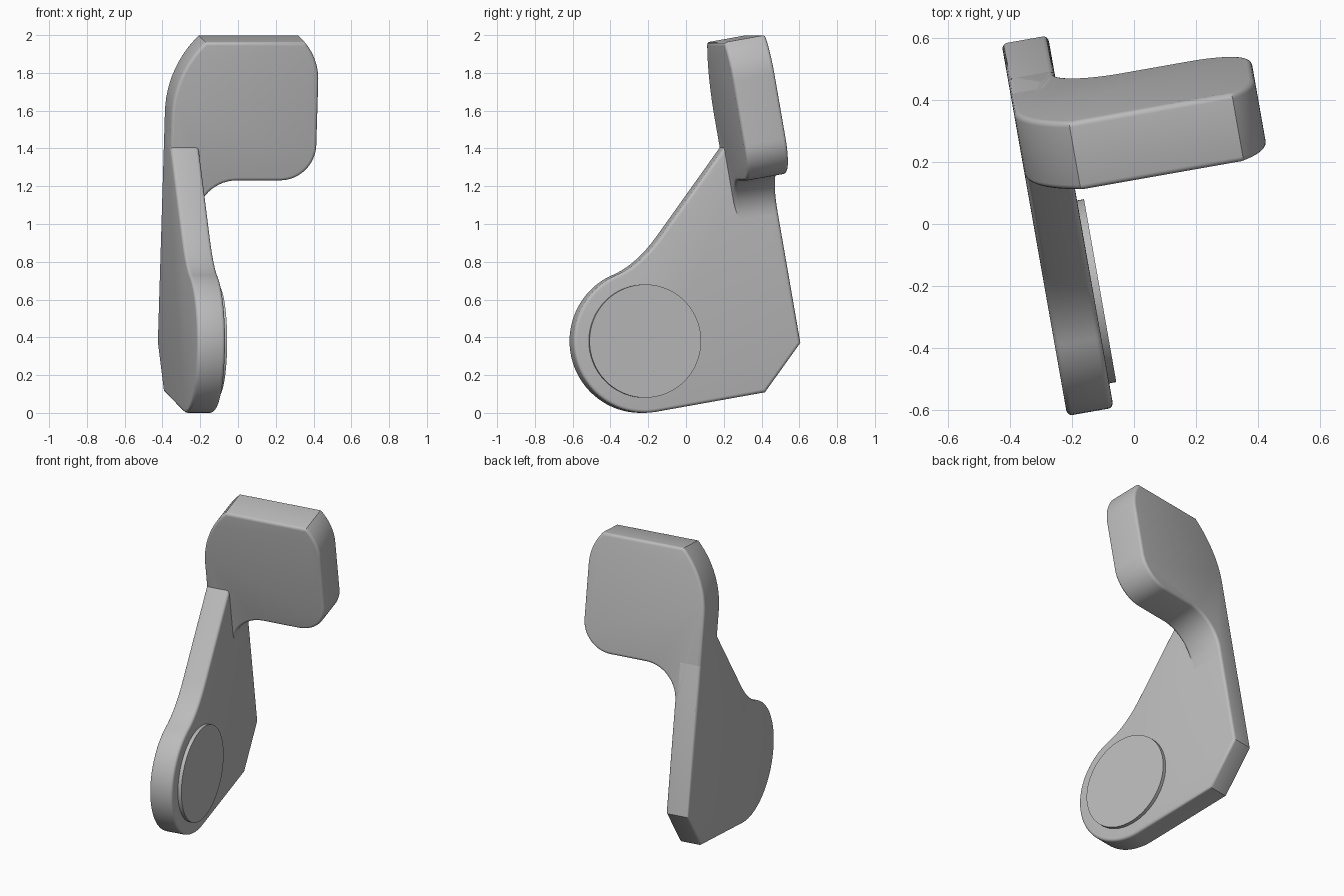
import bpy
import bmesh
from math import sin, cos, radians
from mathutils import Matrix, Vector

cube = bpy.data.objects.get("Cube")
if cube:
    bpy.data.objects.remove(cube, do_unlink=True)

# One neutral grey for the whole part
grey = bpy.data.materials.new("neutral grey")
grey.use_nodes = True
colour = (0.5, 0.5, 0.5, 1)
grey.diffuse_color = colour
grey.node_tree.nodes["Principled BSDF"].inputs["Base Color"].default_value = colour

# The bracket leans back and turns slightly
POSE = Matrix.Rotation(radians(10), 4, "Z") @ Matrix.Rotation(radians(10), 4, "X")
LEFT, RIGHT = -0.32, -0.168      # plate faces
FRONT, BACK = 0.475, 0.702       # pad faces
TOP, UNDER = 1.908, 1.163        # pad top and underside
HUB = (-0.124, 0.408)            # centre of the rounded end


def arc(cx, cy, r, start, end, n=14):
    steps = [radians(start + (end - start) * i / n) for i in range(n + 1)]
    return [(cx + r * cos(t), cy + r * sin(t)) for t in steps]


def curve(p, q, r, n=12):
    p, q, r = Vector(p), Vector(q), Vector(r)
    ts = [i / n for i in range(n + 1)]
    return [tuple(p * (1 - t) ** 2 + q * 2 * t * (1 - t) + r * t * t) for t in ts]


def prism(name, profile, axis, low, high, round_edge=0.0):
    """Extrude a profile along x or y, then round the two cap outlines."""
    def place(p, d):
        return (d, p[0], p[1]) if axis == "x" else (p[0], d, p[1])
    bm = bmesh.new()
    rings = [[bm.verts.new(place(p, d)) for p in profile] for d in (low, high)]
    caps = [bm.faces.new(ring) for ring in rings]
    n = len(profile)
    for i in range(n):
        j = (i + 1) % n
        bm.faces.new((rings[0][i], rings[0][j], rings[1][j], rings[1][i]))
    bmesh.ops.recalc_face_normals(bm, faces=bm.faces)
    if round_edge:
        edges = [e for cap in caps for e in cap.edges]
        bmesh.ops.bevel(bm, geom=edges, offset=round_edge, segments=4,
                        profile=0.5, affect="EDGES", clamp_overlap=True)
    bm.transform(POSE)
    mesh = bpy.data.meshes.new(name)
    bm.to_mesh(mesh)
    bm.free()
    mesh.materials.append(grey)
    obj = bpy.data.objects.new(name, mesh)
    bpy.context.collection.objects.link(obj)
    bpy.ops.object.select_all(action="DESELECT")
    obj.select_set(True)
    bpy.context.view_layer.objects.active = obj
    bpy.ops.object.shade_smooth_by_angle(angle=radians(32))
    return obj


# Side plate: rounded hub end, sloping front edge, chamfered rear corner
plate = [(0.469, 0.028), (BACK, 0.253), (BACK, 1.2), (0.65, 1.415), (0.55, 1.415)]
plate += curve((0.06, 0.94), (-0.076, 0.809), (-0.209, 0.778))
plate += arc(*HUB, 0.38, 105, 270, 40)
prism("side_plate", plate, "x", LEFT, RIGHT, 0.018)

# Pad: rounded panel that blends down into the plate
pad = [(LEFT, 0.9)]
pad += arc(LEFT + 0.575, 1.5, 0.575, 180, 134.8)
pad += arc(0.15, 1.697, 0.315, 42, 0)
pad += arc(0.275, UNDER + 0.19, 0.19, 0, -90)
pad += arc(RIGHT + 0.21, UNDER - 0.21, 0.21, 90, 180)
pad += [(RIGHT, 0.9)]
prism("pad", pad, "y", FRONT, BACK, 0.018)

# Raised round boss on the hub
prism("round_boss", arc(*HUB, 0.3, 0, 354.375, 63), "x", RIGHT - 0.02, -0.145)
